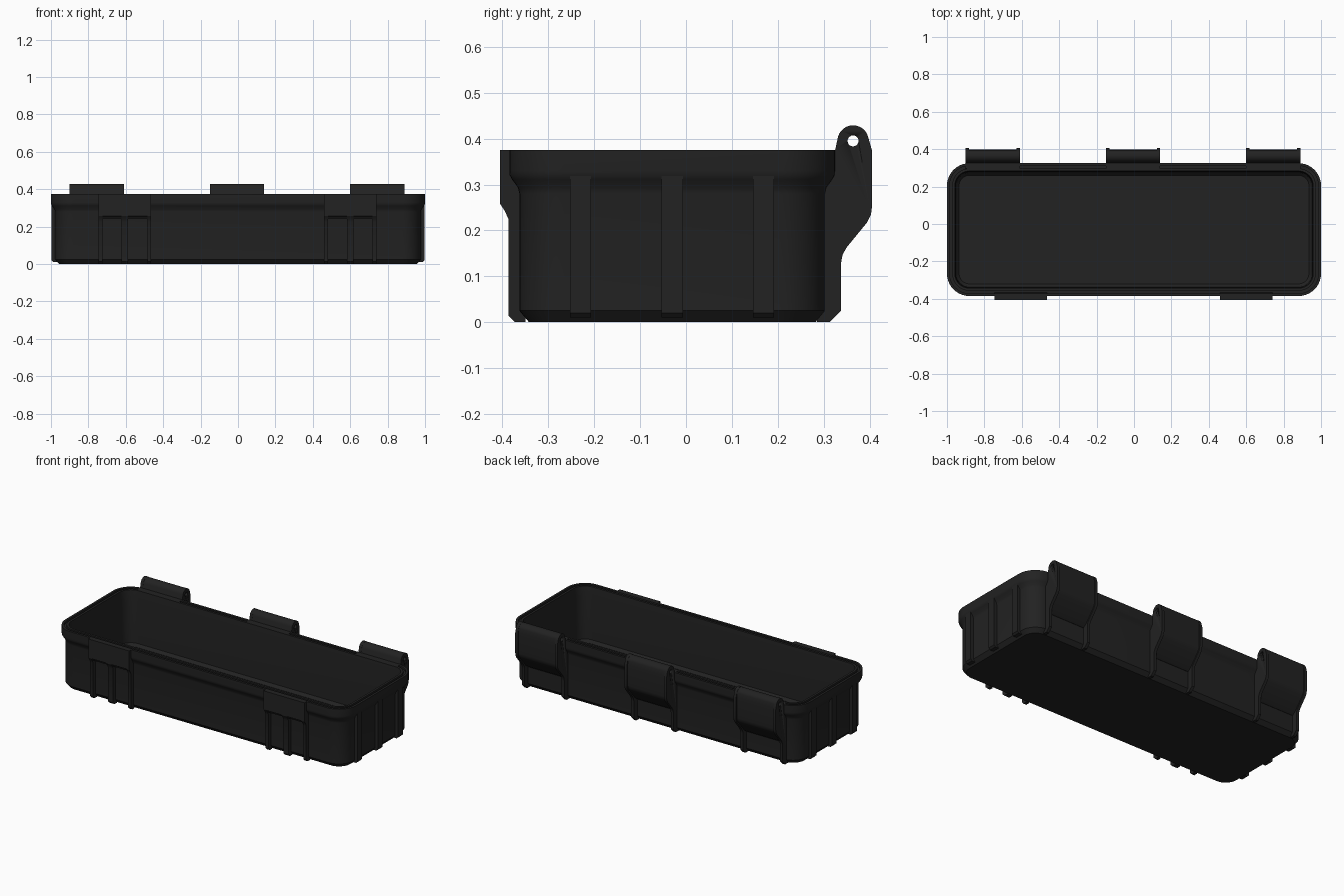
import bpy, bmesh, math

if "Cube" in bpy.data.objects:
    bpy.data.objects.remove(bpy.data.objects["Cube"])

mat = bpy.data.materials.new("black plastic")
mat.diffuse_color = (0.016, 0.016, 0.016, 1)
mat.use_nodes = True
mat.node_tree.nodes["Principled BSDF"].inputs["Base Color"].default_value = mat.diffuse_color

CY = -0.03            # centre of the tray in y
HX, HY, R = 1.0, 0.355, 0.12   # rim half sizes and corner radius


def finish(name, bm, angle=30):
    bmesh.ops.recalc_face_normals(bm, faces=bm.faces)
    me = bpy.data.meshes.new(name)
    bm.to_mesh(me)
    bm.free()
    ob = bpy.data.objects.new(name, me)
    bpy.context.collection.objects.link(ob)
    me.materials.append(mat)
    bpy.ops.object.select_all(action='DESELECT')
    ob.select_set(True)
    bpy.context.view_layer.objects.active = ob
    bpy.ops.object.shade_smooth_by_angle(angle=math.radians(angle))
    return ob


def ring(bm, inset, z, n=10):
    """Rounded rectangle loop, inset from the rim outline."""
    r = R - inset
    verts = []
    for k, (sx, sy) in enumerate([(1, 1), (-1, 1), (-1, -1), (1, -1)]):
        for i in range(n + 1):
            a = math.pi / 2 * (k + i / n)
            verts.append(bm.verts.new((sx * (HX - R) + r * math.cos(a),
                                       CY + sy * (HY - R) + r * math.sin(a), z)))
    return verts


def prism(name, outline, place, a, b, angle=30):
    """Extrude a 2D outline from a to b; place maps (u, v, depth) to xyz."""
    bm = bmesh.new()
    lo = [bm.verts.new(place(u, v, a)) for u, v in outline]
    hi = [bm.verts.new(place(u, v, b)) for u, v in outline]
    bm.faces.new(lo)
    bm.faces.new(hi)
    for i in range(len(lo)):
        j = (i + 1) % len(lo)
        bm.faces.new((lo[i], lo[j], hi[j], hi[i]))
    return finish(name, bm, angle)


def along_x(u, v, d):
    return (d, u, v)


# Tray shell: outer wall, flared rim with seal groove, inner wall and floor
section = [(0.043, 0), (0.022, 0.025), (0.022, 0.28), (0.019, 0.293), (0.006, 0.311),
           (0.001, 0.32), (0, 0.33), (0, 0.375), (0.014, 0.375), (0.014, 0.362),
           (0.028, 0.362), (0.028, 0.375), (0.042, 0.375), (0.047, 0.32),
           (0.05, 0.05), (0.065, 0.033)]
bm = bmesh.new()
loops = [ring(bm, i, z) for i, z in section]
for p, q in zip(loops, loops[1:]):
    for i in range(len(p)):
        j = (i + 1) % len(p)
        bm.faces.new((p[i], p[j], q[j], q[i]))
bm.faces.new(loops[0])
bm.faces.new(loops[-1])
finish("tray_shell", bm)

# Upright ribs on both ends
end_rib = [(0.965, 0.01), (0.988, 0.01), (0.998, 0.02), (0.998, 0.33), (0.965, 0.33)]
for s in (-1, 1):
    for y in (-0.23, -0.03, 0.169):
        prism("end_rib", end_rib, lambda u, v, d, s=s: (s * u, d, v), y - 0.023, y + 0.023)

# Front latch pads with three ribs below each
pad = [(-0.35, 0.24), (-0.387, 0.24), (-0.391, 0.249), (-0.405, 0.258),
       (-0.405, 0.375), (-0.372, 0.375), (-0.35, 0.32)]
front_rib = [(-0.35, 0), (-0.373, 0), (-0.387, 0.014), (-0.387, 0.225),
             (-0.395, 0.243), (-0.404, 0.256), (-0.404, 0.3), (-0.35, 0.3)]
for cx in (-0.605, 0.6):
    prism("latch_pad", pad, along_x, cx - 0.14, cx + 0.14)
    for dx, w in ((-0.13, 0.01), (0, 0.018), (0.13, 0.01)):
        prism("latch_rib", front_rib, along_x, cx + dx - w, cx + dx + w)

# Rear hinges: full-depth end cheeks and a shallower knuckle between them
PIN = (0.364, 0.395)


def knuckle_arc(r, n=12):
    return [(PIN[0] + r * math.cos(math.radians(15 + 150 * i / n)),
             PIN[1] + r * math.sin(math.radians(15 + 150 * i / n))) for i in range(n + 1)]


cheek = ([(0.285, 0.0), (0.313, 0.0), (0.338, 0.025), (0.338, 0.13), (0.341, 0.147),
          (0.35, 0.163), (0.395, 0.218), (0.403, 0.235), (0.405, 0.25), (0.405, 0.375)]
         + knuckle_arc(0.034) + [(0.325, 0.375), (0.297, 0.375), (0.285, 0.3)])
middle = ([(0.285, 0.13), (0.305, 0.13), (0.327, 0.147), (0.386, 0.218), (0.396, 0.235),
           (0.398, 0.25), (0.398, 0.375)]
          + knuckle_arc(0.033) + [(0.325, 0.375), (0.297, 0.375), (0.285, 0.3)])

# Pin bore cutter
bm = bmesh.new()
bmesh.ops.create_cone(bm, cap_ends=True, segments=20, radius1=0.012, radius2=0.012, depth=2.4)
cutter = finish("pin_cutter", bm)
cutter.rotation_euler = (0, math.pi / 2, 0)
cutter.location = (0, PIN[0], PIN[1])
cutter.hide_render = True
cutter.hide_viewport = True


def bore(ob):
    mod = ob.modifiers.new("pin_bore", 'BOOLEAN')
    mod.operation = 'DIFFERENCE'
    mod.object = cutter
    mod.solver = 'EXACT'


for cx in (-0.755, -0.005, 0.745):
    bore(prism("hinge_knuckle", middle, along_x, cx - 0.13, cx + 0.13))
    for s in (-1, 1):
        bore(prism("hinge_cheek", cheek, along_x, cx + s * 0.145, cx + s * 0.127))
